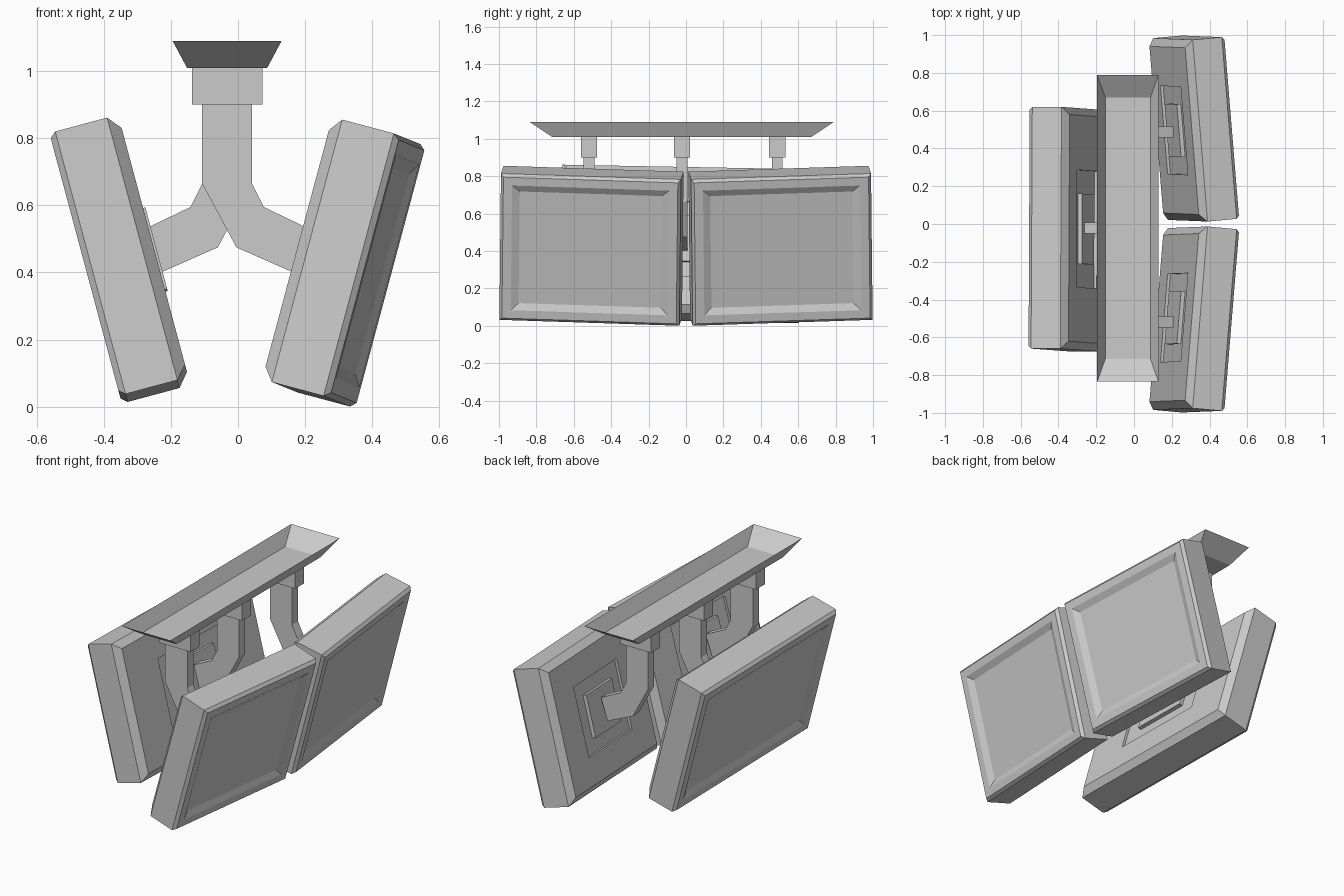
import bpy, bmesh
from math import radians
from mathutils import Matrix

if "Cube" in bpy.data.objects:
    bpy.data.objects.remove(bpy.data.objects["Cube"])


def finish(name, bm, matrix=None, recalc=True):
    if recalc:
        bmesh.ops.recalc_face_normals(bm, faces=bm.faces)
    mesh = bpy.data.meshes.new(name)
    bm.to_mesh(mesh)
    bm.free()
    obj = bpy.data.objects.new(name, mesh)
    bpy.context.collection.objects.link(obj)
    if matrix:
        obj.matrix_world = matrix
    return obj


def loft(bm, loops, cap_start=True, cap_end=True):
    rings = [[bm.verts.new(p) for p in loop] for loop in loops]
    for a, b in zip(rings, rings[1:]):
        n = len(a)
        for i in range(n):
            j = (i + 1) % n
            bm.faces.new((a[i], a[j], b[j], b[i]))
    if cap_start:
        bm.faces.new(rings[0][::-1])
    if cap_end:
        bm.faces.new(rings[-1])


def monitor(name, width, matrix, height=0.81):
    # local +x is the screen side, x = 0 is the front rim
    w, h = width / 2, height / 2
    sections = [
        (w * 0.29, h * 0.31, -0.219), (w * 0.29, h * 0.31, -0.197),   # raised mounting pad
        (w * 0.485, h * 0.51, -0.197), (w * 0.485, h * 0.51, -0.212), # shallow back recess
        (w - 0.04, h - 0.04, -0.212), (w, h, -0.178),                 # back chamfer
        (w, h, -0.018), (w - 0.015, h - 0.015, 0),                    # front chamfer
        (w - 0.062, h - 0.06, 0), (w - 0.102, h - 0.096, -0.018),     # sunken screen
    ]
    bm = bmesh.new()
    loft(bm, [[(x, -a, -b), (x, a, -b), (x, a, b), (x, -a, b)] for a, b, x in sections])
    finish(name, bm, matrix)


def box(name, lo, hi):
    bm = bmesh.new()
    loft(bm, [[(lo[0], lo[1], z), (hi[0], lo[1], z), (hi[0], hi[1], z), (lo[0], hi[1], z)]
              for z in (lo[2], hi[2])])
    finish(name, bm)


# Two yawed monitors on the right, one wide monitor on the left
tilt = Matrix.Rotation(radians(15), 4, 'Y')
for side, label in ((1, "rear"), (-1, "front")):
    monitor(f"right_monitor_{label}", 0.966,
            tilt @ Matrix.Translation((0.298, side * 0.514, 0.497))
            @ Matrix.Rotation(radians(0.6 * side), 4, 'X')
            @ Matrix.Rotation(radians(5 * side), 4, 'Z'))
monitor("left_monitor", 1.28,
        Matrix.Rotation(radians(-15), 4, 'Y') @ Matrix.Translation((-0.332, -0.0275, 0.516))
        @ Matrix.Rotation(radians(-1.1), 4, 'X') @ Matrix.Rotation(radians(180), 4, 'Z'))

# Open-topped ceiling trough
bm = bmesh.new()
loft(bm, [[(x0, y0, z), (x1, y0, z), (x1, y1, z), (x0, y1, z)]
          for x0, x1, y0, y1, z in ((-0.152, 0.087, -0.715, 0.67, 1.01),
                                    (-0.195, 0.13, -0.835, 0.79, 1.09))], cap_end=False)
finish("ceiling_trough", bm, recalc=False)

# Bent hanger arms with their socket blocks
axis = -0.0325
profile = [(-0.107, 0.9), (-0.107, 0.665), (-0.005, 0.475), (0.165, 0.40),
           (0.21, 0.531), (0.077, 0.595), (0.042, 0.665), (0.042, 0.9)]
for y, side, label in ((-0.518, 1, "front"), (-0.021, -1, "middle"), (0.488, 1, "rear")):
    box(f"hanger_block_{label}", (-0.137, y - 0.043, 0.9), (0.073, y + 0.043, 1.01))
    bm = bmesh.new()
    loft(bm, [[(axis + side * (x - axis), y + d, z) for x, z in profile] for d in (-0.029, 0.029)])
    finish(f"hanger_arm_{label}", bm)
